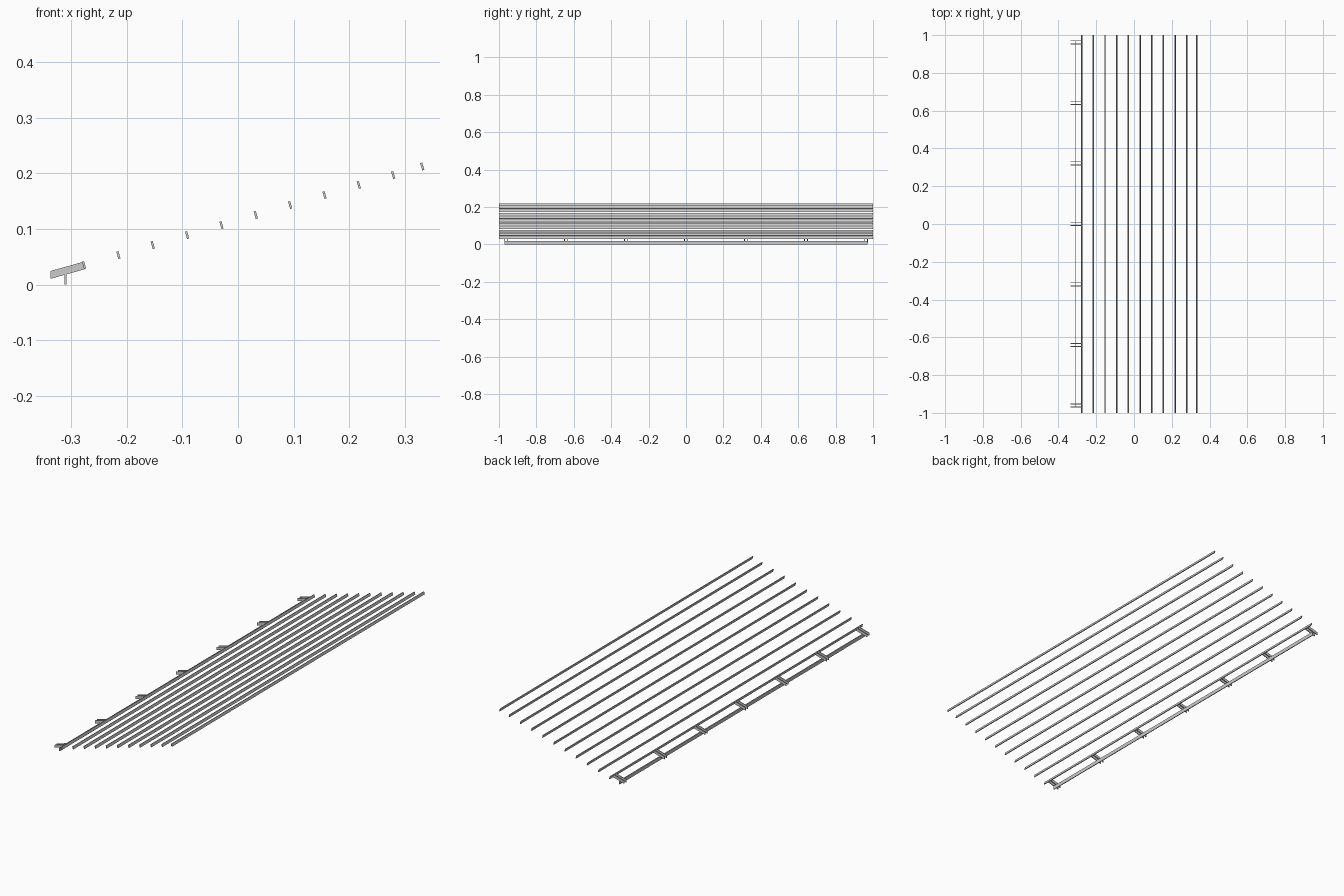
import bpy
from math import radians, tan

if "Cube" in bpy.data.objects:
    bpy.data.objects.remove(bpy.data.objects["Cube"])

SLOPE = 16.2


def prism(name, profile, y0, y1):
    """Extrude an x-z profile along y."""
    n = len(profile)
    verts = [(x, y, z) for y in (y0, y1) for x, z in profile]
    faces = [tuple(range(n)), tuple(reversed(range(n, 2 * n)))]
    faces += [(i, i + n, (i + 1) % n + n, (i + 1) % n) for i in range(n)]
    me = bpy.data.meshes.new(name)
    me.from_pydata(verts, [], faces)
    ob = bpy.data.objects.new(name, me)
    bpy.context.collection.objects.link(ob)
    return ob


# long louvre blades, climbing along the slope
for i in range(11):
    x = -0.277 + 0.0618 * i if i < 10 else 0.3315
    z = 0.035 + (x + 0.277) * 0.2915
    prism(f"louvre_blade_{i + 1}",
          [(x - 0.0038, z + 0.0060), (x + 0.0000, z + 0.0071),
           (x + 0.0038, z - 0.0060), (x + 0.0000, z - 0.0071)], -1, 1)

# upright rail under the brackets
prism("bottom_rail", [(-0.3125, 0), (-0.3085, 0), (-0.3085, 0.0185), (-0.3125, 0.0175)],
      -0.97, 0.97)

# seven brackets, each a pair of sloped plates
arm = [(-0.337, 0.0105), (-0.276, 0.0275), (-0.280, 0.0405), (-0.337, 0.0245)]
for i in range(7):
    c = -0.961 + 0.3205 * i
    for side, s in (("front", -1), ("back", 1)):
        y = c + s * 0.0085
        prism(f"bracket_{i + 1}_{side}", arm, y - 0.002, y + 0.002)
